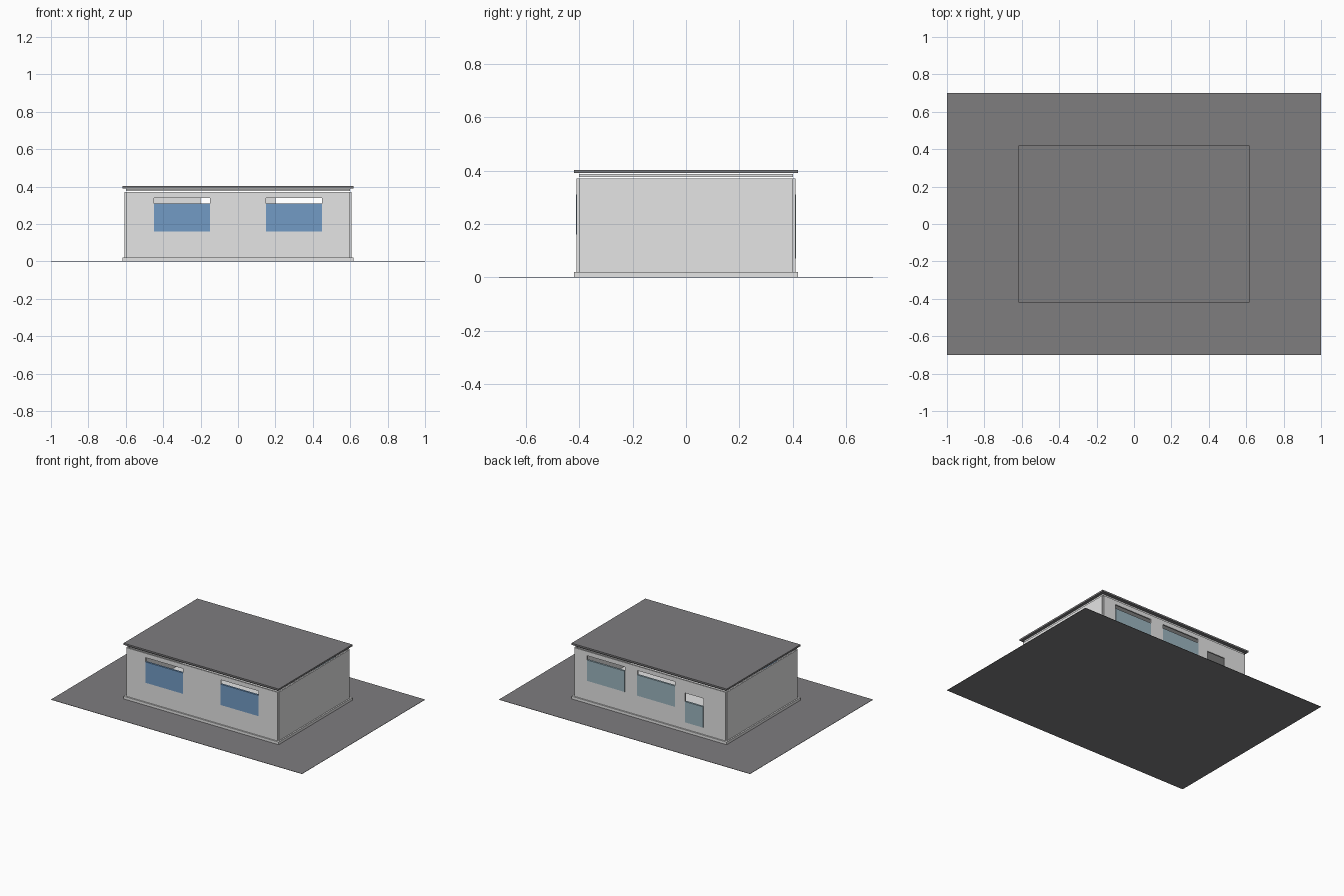
import bpy

if "Cube" in bpy.data.objects:
    bpy.data.objects.remove(bpy.data.objects["Cube"], do_unlink=True)


def material(name, color):
    mat = bpy.data.materials.new(name)
    mat.use_nodes = True
    rgba = (*color, 1)
    mat.diffuse_color = rgba
    mat.node_tree.nodes["Principled BSDF"].inputs["Base Color"].default_value = rgba
    return mat


WALL = material("pale grey wall", (0.78, 0.78, 0.78))
DARK = material("dark grey roofing", (0.21, 0.205, 0.212))
BLUE = material("blue glass", (0.17, 0.33, 0.56))
TEAL = material("grey blue glass", (0.33, 0.46, 0.52))


def box(name, x, y, z, mat):
    """Axis-aligned box from (low, high) ranges."""
    ranges = (x, y, z)
    bpy.ops.mesh.primitive_cube_add(size=1, location=[sum(r) / 2 for r in ranges])
    obj = bpy.context.object
    obj.name = name
    obj.scale = [abs(r[1] - r[0]) for r in ranges]
    bpy.ops.object.transform_apply(location=False, rotation=False, scale=True)
    if mat:
        obj.data.materials.append(mat)
    return obj


def cut(wall, x, z):
    """Cut a rectangular opening straight through a wall."""
    y = wall.location.y
    cutter = box("opening_cutter", x, (y - 0.05, y + 0.05), z, None)
    cutter.hide_render = True
    mod = wall.modifiers.new("opening", "BOOLEAN")
    mod.operation = "DIFFERENCE"
    mod.solver = "EXACT"
    mod.object = cutter
    bpy.context.view_layer.objects.active = wall
    bpy.ops.object.modifier_apply(modifier=mod.name)
    bpy.data.objects.remove(cutter, do_unlink=True)


WALL_Z = (0.021, 0.371)

# Ground, floor slab, ceiling and roof
box("ground", (-1, 1), (-0.7, 0.7), (0, 0.002), DARK)
box("floor_slab", (-0.618, 0.618), (-0.42, 0.42), (0.002, 0.021), WALL)
box("ceiling", (-0.6, 0.6), (-0.4, 0.4), (0.376, 0.387), WALL)
box("roof", (-0.618, 0.618), (-0.42, 0.42), (0.391, 0.403), DARK)

# Side walls
for side, name in ((1, "left_wall"), (-1, "right_wall")):
    box(name, sorted((side * 0.598, side * 0.608)), (-0.4, 0.4), WALL_Z, WALL)

# Front and back walls
front_wall = box("front_wall", (-0.6, 0.6), (-0.41, -0.4), WALL_Z, WALL)
back_wall = box("back_wall", (-0.6, 0.6), (0.4, 0.41), WALL_Z, WALL)

# Panes are shorter than their openings, leaving a gap along the top
WINDOW_Z, PANE_TOP = (0.16, 0.34), 0.31
DOOR_Z, LEAF_TOP = (0.07, 0.28), 0.22
openings = (
    ("front_window_left", front_wall, (0.15, 0.45), WINDOW_Z, PANE_TOP, BLUE),
    ("front_window_right", front_wall, (-0.45, -0.15), WINDOW_Z, PANE_TOP, BLUE),
    ("back_window_left", back_wall, (0.2, 0.5), WINDOW_Z, PANE_TOP, TEAL),
    ("back_window_right", back_wall, (-0.2, 0.1), WINDOW_Z, PANE_TOP, TEAL),
    ("back_door", back_wall, (-0.425, -0.28), DOOR_Z, LEAF_TOP, TEAL),
)
for name, wall, x, z, top, mat in openings:
    cut(wall, x, z)
    y = wall.location.y
    box(name, x, (y - 0.007, y + 0.007), (z[0], top), mat)
